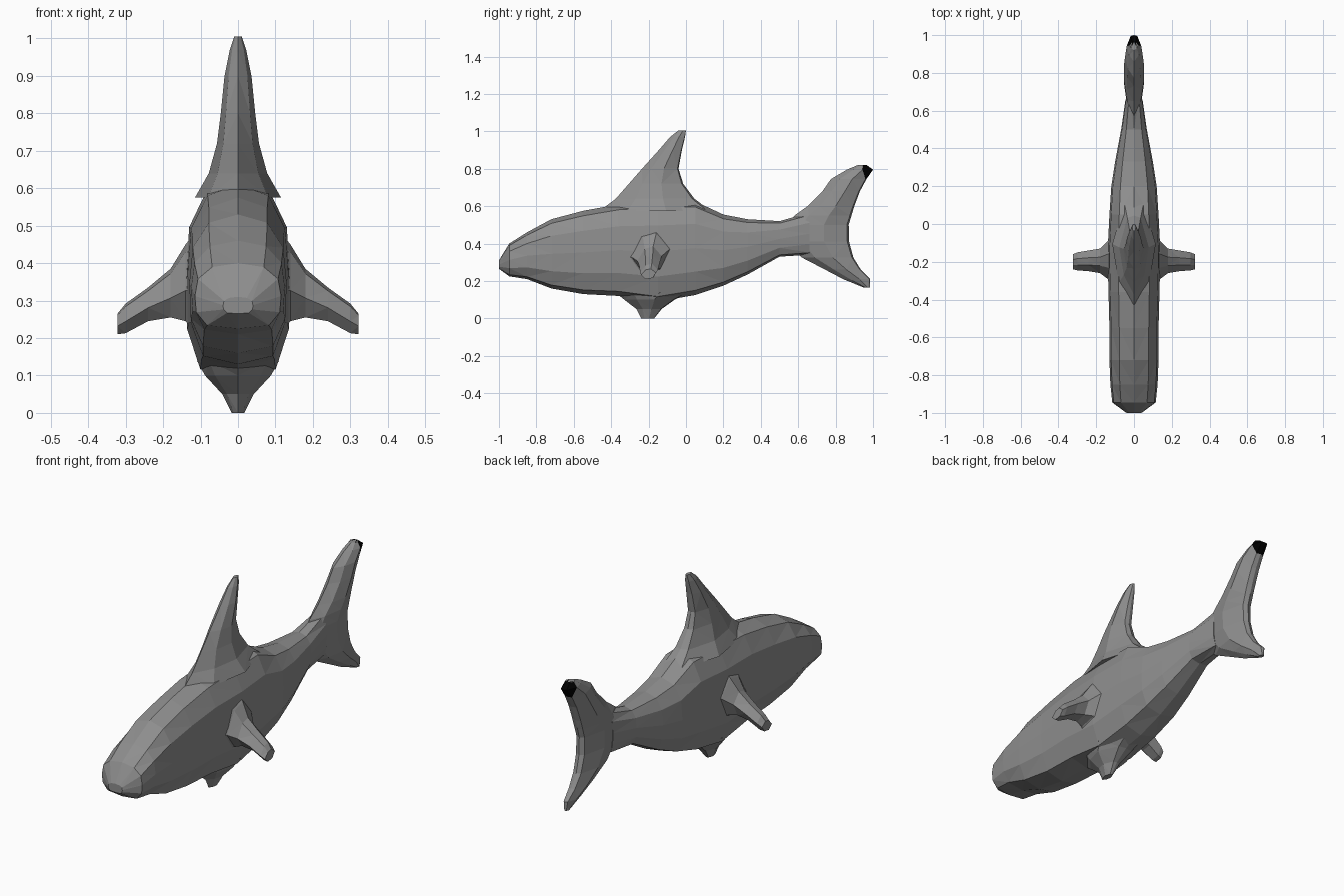
import bpy, bmesh


def material(name, rgb):
    m = bpy.data.materials.new(name)
    m.diffuse_color = (*rgb, 1)
    return m


GREY = material("shark grey", (0.27, 0.27, 0.27))
BLACK = material("tip black", (0.0, 0.0, 0.0))


def loft(name, rings, mats=(GREY,), rule=None):
    """Skin a list of equal-length rings of points, cap both ends, flat shade."""
    bm = bmesh.new()
    loops = [[bm.verts.new(p) for p in ring] for ring in rings]
    n = len(loops[0])
    for a, b in zip(loops, loops[1:]):
        for i in range(n):
            j = (i + 1) % n
            bm.faces.new((a[i], a[j], b[j], b[i]))
    bm.faces.new(loops[0])
    bm.faces.new(loops[-1])
    bmesh.ops.recalc_face_normals(bm, faces=bm.faces)
    bmesh.ops.triangulate(bm, faces=bm.faces)
    if rule:
        for f in bm.faces:
            f.material_index = rule(f.calc_center_median())
    mesh = bpy.data.meshes.new(name)
    bm.to_mesh(mesh)
    bm.free()
    for m in mats:
        mesh.materials.append(m)
    obj = bpy.data.objects.new(name, mesh)
    bpy.context.collection.objects.link(obj)
    return obj


# Body cross-section: (fraction of half width, fraction of height)
HALF = [(0.72, 0.05), (0.97, 0.25), (1.0, 0.5), (0.93, 0.76), (0.6, 0.94)]
SECTION = [(0, 0)] + HALF + [(0, 1)] + [(-x, z) for x, z in reversed(HALF)]

# Body stations: y, bottom, top, half width
BODY = [(-1.0, 0.265, 0.31, 0.04), (-0.945, 0.225, 0.40, 0.115),
        (-0.85, 0.21, 0.46, 0.125), (-0.72, 0.16, 0.53, 0.13),
        (-0.55, 0.13, 0.575, 0.13), (-0.36, 0.12, 0.61, 0.135),
        (-0.15, 0.09, 0.625, 0.14), (0.05, 0.125, 0.625, 0.13),
        (0.2, 0.175, 0.555, 0.12), (0.33, 0.235, 0.53, 0.10),
        (0.5, 0.33, 0.52, 0.068), (0.66, 0.34, 0.565, 0.045)]
loft("body", [[(w * sx, y, zb + (zt - zb) * sz) for sx, sz in SECTION]
              for y, zb, zt, w in BODY])


def fin_ring(z, y0, y1, w):
    """Horizontal fin slice with a sharp front edge and a blunt rear edge."""
    pts = [(0, 0), (0.7, 0.25), (1, 0.6), (0.45, 0.97), (0, 1),
           (-0.45, 0.97), (-1, 0.6), (-0.7, 0.25)]
    return [(w * x, y0 + (y1 - y0) * t, z) for x, t in pts]


# Dorsal fin: height, front y, rear y, half width
DORSAL = [(0.575, -0.46, 0.13, 0.115), (0.64, -0.375, 0.045, 0.078),
          (0.72, -0.305, -0.015, 0.056), (0.80, -0.235, -0.04, 0.046),
          (0.90, -0.145, -0.022, 0.036), (0.97, -0.085, -0.005, 0.022),
          (1.005, -0.04, 0.0, 0.01)]
loft("dorsal_fin", [fin_ring(*s) for s in DORSAL])

# Belly fin
BELLY = [(0.14, -0.38, 0.02, 0.11), (0.10, -0.33, -0.06, 0.088),
         (0.05, -0.265, -0.13, 0.042), (0.0, -0.24, -0.17, 0.017)]
loft("belly_fin", [fin_ring(*s) for s in BELLY])

# Tail fin with both lobes, black at the upper rear tip
TAIL = [(0.165, 0.95, 0.985, 0.012), (0.21, 0.84, 0.985, 0.025),
        (0.26, 0.745, 0.935, 0.038), (0.325, 0.62, 0.895, 0.048),
        (0.41, 0.54, 0.872, 0.052), (0.50, 0.54, 0.87, 0.052),
        (0.55, 0.58, 0.885, 0.053), (0.60, 0.65, 0.90, 0.054),
        (0.68, 0.73, 0.93, 0.052), (0.745, 0.775, 0.965, 0.047),
        (0.795, 0.86, 1.0, 0.038), (0.82, 0.92, 0.965, 0.022)]
loft("tail_fin", [fin_ring(*s) for s in TAIL], (GREY, BLACK),
     lambda c: int(c.y > 0.95 and c.z > 0.75))

# Pectoral fins: x, front y, rear y, bottom z, top z
PECTORAL = [(0.10, -0.36, -0.04, 0.20, 0.50), (0.14, -0.29, -0.09, 0.245, 0.45),
            (0.18, -0.26, -0.13, 0.255, 0.385), (0.24, -0.25, -0.14, 0.245, 0.335),
            (0.30, -0.245, -0.15, 0.213, 0.292), (0.322, -0.24, -0.16, 0.21, 0.265)]
SLICE = [(0, 0.4), (0.3, 0.9), (0.65, 1), (1, 0.6), (0.75, 0.1), (0.3, 0)]
for side, label in ((1, "right"), (-1, "left")):
    loft(label + "_pectoral_fin",
         [[(side * x, y0 + (y1 - y0) * u, z0 + (z1 - z0) * v) for u, v in SLICE]
          for x, y0, y1, z0, z1 in PECTORAL])
